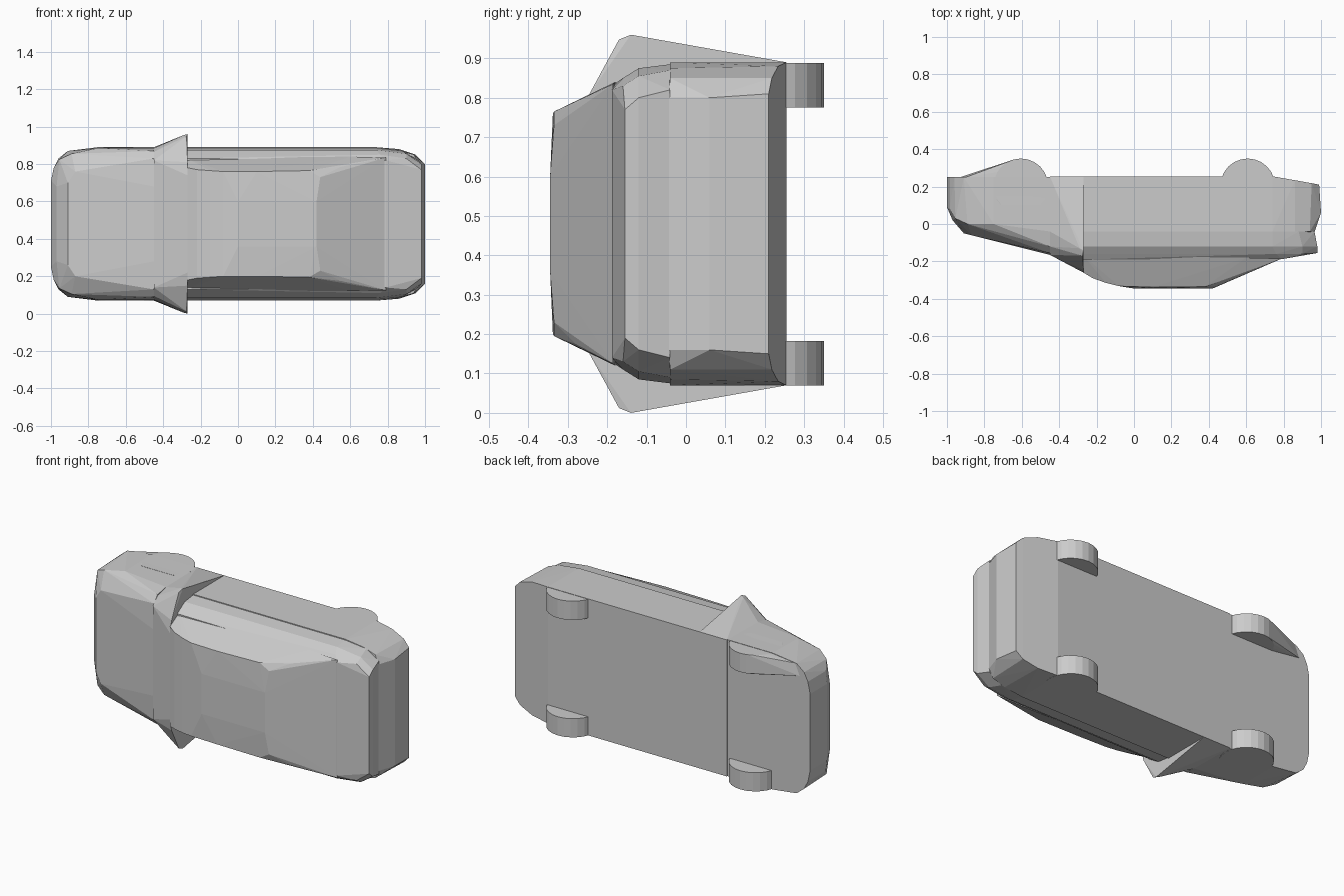
import bpy, bmesh
from math import sin, cos, pi

MID = 0.48  # car lies on its side: length along x, roof towards -y, width along z


def hull(name, pts):
    """Faceted convex solid around a set of points."""
    bm = bmesh.new()
    for p in pts:
        bm.verts.new(p)
    res = bmesh.ops.convex_hull(bm, input=bm.verts[:])
    junk = {g for k in ("geom_interior", "geom_unused") for g in res[k]
            if isinstance(g, bmesh.types.BMVert)}
    bmesh.ops.delete(bm, geom=list(junk), context='VERTS')
    bmesh.ops.dissolve_limit(bm, angle_limit=0.01, verts=bm.verts[:], edges=bm.edges[:])
    bmesh.ops.recalc_face_normals(bm, faces=bm.faces[:])
    me = bpy.data.meshes.new(name)
    bm.to_mesh(me)
    bm.free()
    ob = bpy.data.objects.new(name, me)
    bpy.context.collection.objects.link(ob)
    return ob


def sym(half):
    """(x, y, half width) -> points on both sides of the centre plane."""
    return [(x, y, MID + s * h) for x, y, h in half for s in (-1, 1)]


# bonnet and front bumper
hull("nose", sym([
    (-1, .25, .23), (-1, .09, .23), (-.985, .25, .30), (-.985, .08, .30),
    (-.96, .25, .35), (-.955, .03, .345), (-.91, .25, .39), (-.89, .0, .375),
    (-.75, .25, .41), (-.75, .0, .405), (-.45, .25, .41), (-.45, -.04, .405),
    (-.97, .02, .20), (-.91, -.05, .22), (-.87, -.06, .28), (-.63, -.10, .33),
    (-.45, -.12, .39), (-.45, -.155, .35), (-.45, -.165, .20)]))

# windscreen base with the door mirrors
hull("cowl_and_mirrors", sym([
    (-.45, .255, .41), (-.45, -.04, .405), (-.45, -.12, .385), (-.45, -.165, .34),
    (-.27, .255, .41), (-.27, .20, .41), (-.29, -.13, .475), (-.27, -.14, .48),
    (-.275, -.17, .468), (-.27, -.245, .33), (-.27, -.26, .26)]))

# lower doors and rear bumper
hull("lower_body", sym([
    (-.27, .255, .41), (-.27, -.04, .41), (.74, .255, .41), (.74, -.04, .41),
    (.86, .234, .40), (.86, -.04, .395), (.95, .218, .37), (.94, -.04, .37),
    (.99, .21, .33), (1, .06, .32), (.965, -.045, .32)]))

# waistline and boot
hull("upper_body", sym([
    (-.27, -.04, .405), (-.27, -.12, .395), (-.27, -.16, .37), (-.27, -.19, .35),
    (.74, -.04, .405), (.74, -.12, .395), (.76, -.16, .37), (.79, -.188, .34),
    (.88, -.04, .39), (.90, -.12, .375), (.90, -.16, .35),
    (.965, -.04, .34), (.98, -.12, .32), (.98, -.155, .29)]))

# windows and roof
hull("cabin", sym([
    (-.27, -.17, .35), (-.27, -.26, .30), (-.22, -.29, .29), (-.15, -.315, .285),
    (-.08, -.332, .28), (.1, -.338, .28), (.38, -.335, .285), (.44, -.335, .25),
    (.55, -.28, .305), (.79, -.185, .355), (.6, -.18, .36),
    (0, -.345, .12), (.42, -.345, .12)]))

# wheels
R, CY, SEG = .146, .204, 24
for label, cx in (("front", -.605), ("rear", .608)):
    for side, (z0, z1) in (("left", (.07, .182)), ("right", (.775, .888))):
        pts = [(cx + R * cos(2 * pi * i / SEG), CY + R * sin(2 * pi * i / SEG), z)
               for i in range(SEG) for z in (z0, z1)]
        pts = [p for p in pts if p[1] > .1]
        if label == "front" and side == "right":  # wheel merges into the front skirt
            pts += [(-.93, .25, .80), (-.90, .25, .87)]
        hull(f"{label}_{side}_wheel", pts)
